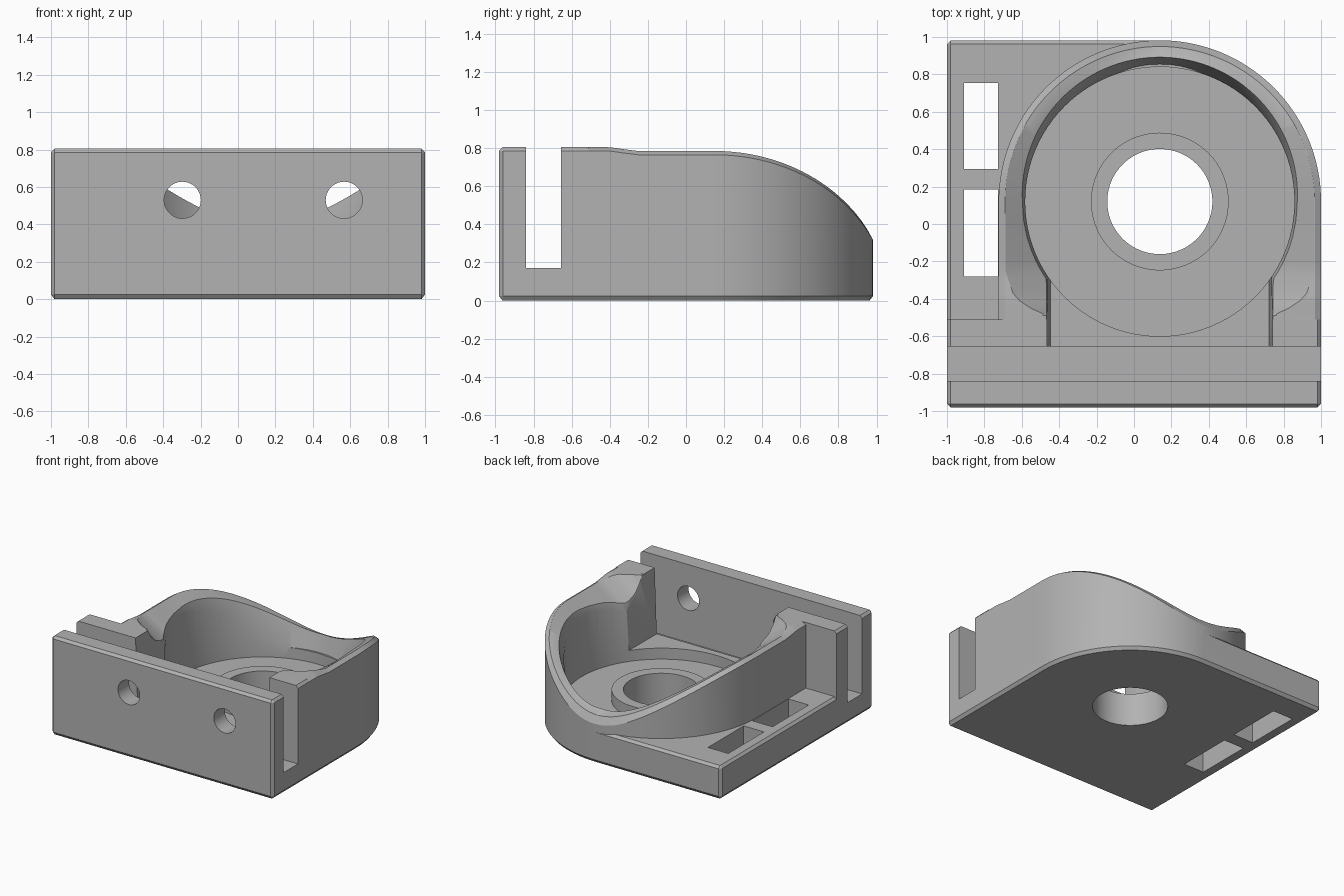
import bpy, bmesh, math

if "Cube" in bpy.data.objects:
    bpy.data.objects.remove(bpy.data.objects["Cube"])

CX, CY, R = 0.138, 0.12, 0.862      # centre and outer radius of the round cup
POCKET, FLOOR, DECK = 0.72, 0.18, 0.27

grey = bpy.data.materials.new("warm_grey")
grey.diffuse_color = (0.45, 0.45, 0.45, 1)
grey.use_nodes = True
grey.node_tree.nodes["Principled BSDF"].inputs["Base Color"].default_value = grey.diffuse_color


def loft(name, rings, loop=True):
    """Skin a list of equal-length closed rings and cap both ends."""
    bm = bmesh.new()
    vs = [[bm.verts.new(p) for p in ring] for ring in rings]
    n = len(rings[0])
    for a, b in zip(vs, vs[1:]):
        for i in range(n):
            j = (i + 1) % n
            bm.faces.new((a[i], a[j], b[j], b[i]))
    bm.faces.new(vs[0][::-1])
    bm.faces.new(vs[-1])
    bmesh.ops.recalc_face_normals(bm, faces=bm.faces)
    me = bpy.data.meshes.new(name)
    bm.to_mesh(me)
    bm.free()
    me.materials.append(grey)
    ob = bpy.data.objects.new(name, me)
    bpy.context.collection.objects.link(ob)
    return ob


def stack(name, outline, levels):
    """Loft an outline function through (height, inset) levels."""
    return loft(name, [[(x, y, z) for x, y in outline(d)] for z, d in levels])


def box(name, x0, x1, y0, y1, z0, z1):
    return stack(name, lambda d: [(x0, y0), (x1, y0), (x1, y1), (x0, y1)], [(z0, 0), (z1, 0)])


def disc(name, r, z0, z1, n=96):
    ring = [(CX + r * math.cos(2 * math.pi * i / n), CY + r * math.sin(2 * math.pi * i / n)) for i in range(n)]
    return stack(name, lambda d: ring, [(z0, 0), (z1, 0)])


def combine(body, tool, op):
    m = body.modifiers.new(op.lower(), 'BOOLEAN')
    m.operation, m.solver, m.object = op, 'EXACT', tool
    dg = bpy.context.evaluated_depsgraph_get()
    me = bpy.data.meshes.new_from_object(body.evaluated_get(dg))
    body.modifiers.clear()
    body.data = me
    bpy.data.objects.remove(tool)


# Base slab: one rounded back corner, chamfered edges
def base_outline(d):
    arc = [(CX + (R - d) * math.cos(math.pi * i / 64), CY + (R - d) * math.sin(math.pi * i / 64)) for i in range(33)]
    return [(-1 + d, -0.96), (-0.98, -0.982 + d), (0.98, -0.982 + d), (1 - d, -0.96)] + arc + \
           [(-0.98, 0.982 - d), (-1 + d, 0.96)]


body = stack("bracket_body", base_outline, [(0, 0.019), (0.025, 0), (DECK - 0.02, 0), (DECK, 0.019)])


# Full-height front bar, later split by the groove
def front_outline(d):
    return [(-1 + d, -0.51), (-1 + d, -0.96), (-0.98, -0.982 + d), (0.98, -0.982 + d), (1 - d, -0.96), (1 - d, -0.51)]


front = stack("front_bar", front_outline, [(0, 0.019), (0.025, 0), (0.785, 0), (0.805, 0.019)])


# Cup wall: cross-sections swept round a U, falling to the back
def drop(y):
    return 0.785 * math.sqrt(1 - (max(0, y - 0.15) / 0.91) ** 2)


def lerp(v, pts):
    for (a, fa), (b, fb) in zip(pts, pts[1:]):
        if v <= b:
            return fa + (fb - fa) * max(0, (v - a) / (b - a))
    return pts[-1][1]


def section(place, top, chamfer_z, peak, lip, lip_z):
    prof = [(R, 0.1), (R, chamfer_z), (R - 0.033, top), (peak, top), (lip, lip_z),
            (lip - 0.055, lip_z - 0.2), (lip - 0.055, 0.1)]
    return [(*place(r), z) for r, z in prof]


def straight(side, y):
    top = lerp(y, [(-0.4, 0.805), (-0.33, 0.795), (-0.25, 0.785), (1, 0.785)])
    peak = lerp(y, [(-0.48, 0.625), (-0.45, 0.69), (-0.41, 0.75), (-0.37, 0.785), (-0.25, 0.826), (1, 0.826)])
    lip = max(0.605, math.sqrt(0.735 ** 2 - min(0.5, (y - CY) ** 2)))
    dip = lerp(y, [(-0.49, 0.005), (-0.46, 0.06), (-0.4, 0.12), (-0.3, 0.14), (-0.15, 0.09), (0.1, 0.06)])
    return section(lambda r: (CX + side * r, y), top, top - 0.02, peak, lip, top - dip)


def curved(a):
    s, c = math.sin(a), abs(math.cos(a))
    top = drop(CY + 0.828 * s)
    low = min(top - 0.012, drop(CY + R * s) - 0.02 * c)
    return section(lambda r: (CX + r * math.cos(a), CY + r * s), top, low, R - 0.035,
                   0.735 + 0.037 * s, top - 0.06 * c + 0.03 * s)


ys = [-0.52, -0.49, -0.48, -0.465, -0.45, -0.43, -0.41, -0.39, -0.37, -0.33, -0.29, -0.25, -0.2, -0.14, -0.07, 0.02]
rings = [straight(1, y) for y in ys]
rings += [curved(math.pi * i / 64) for i in range(65)]
rings += [straight(-1, y) for y in reversed(ys)]
wall = loft("cup_wall", rings)

combine(body, front, 'UNION')
combine(body, wall, 'UNION')

# Pocket, tapered front channel and cross groove
combine(body, disc("pocket", POCKET, FLOOR, 1.2), 'DIFFERENCE')
channel = loft("channel", [[(CX - w, -0.75, z), (CX + w, -0.75, z), (CX + w, 0, z), (CX - w, 0, z)]
                           for z, w in [(DECK, 0.585), (0.9, 0.607)]])
combine(body, channel, 'DIFFERENCE')
combine(body, box("groove", -1.2, 1.2, -0.84, -0.655, 0.17, 1), 'DIFFERENCE')

# Strap windows through the side deck
for y0, y1 in [(-0.28, 0.185), (0.295, 0.755)]:
    combine(body, box("window", -0.91, -0.727, y0, y1, -0.2, 0.6), 'DIFFERENCE')

# Screw holes in the front plate
for x in (-0.297, 0.567):
    ring = [(x + 0.098 * math.cos(math.pi * i / 24), 0.53 + 0.098 * math.sin(math.pi * i / 24)) for i in range(48)]
    combine(body, loft("screw_hole", [[(px, y, pz) for px, pz in ring] for y in (-1.1, -0.75)]), 'DIFFERENCE')

# Raised ring round the centre hole
combine(body, disc("ring", 0.368, 0.1, DECK), 'UNION')
combine(body, disc("centre_hole", 0.281, -0.2, 0.6), 'DIFFERENCE')

# Smooth the round parts, keep the edges crisp
bpy.context.view_layer.objects.active = body
body.select_set(True)
bpy.ops.object.shade_smooth_by_angle(angle=math.radians(25))
